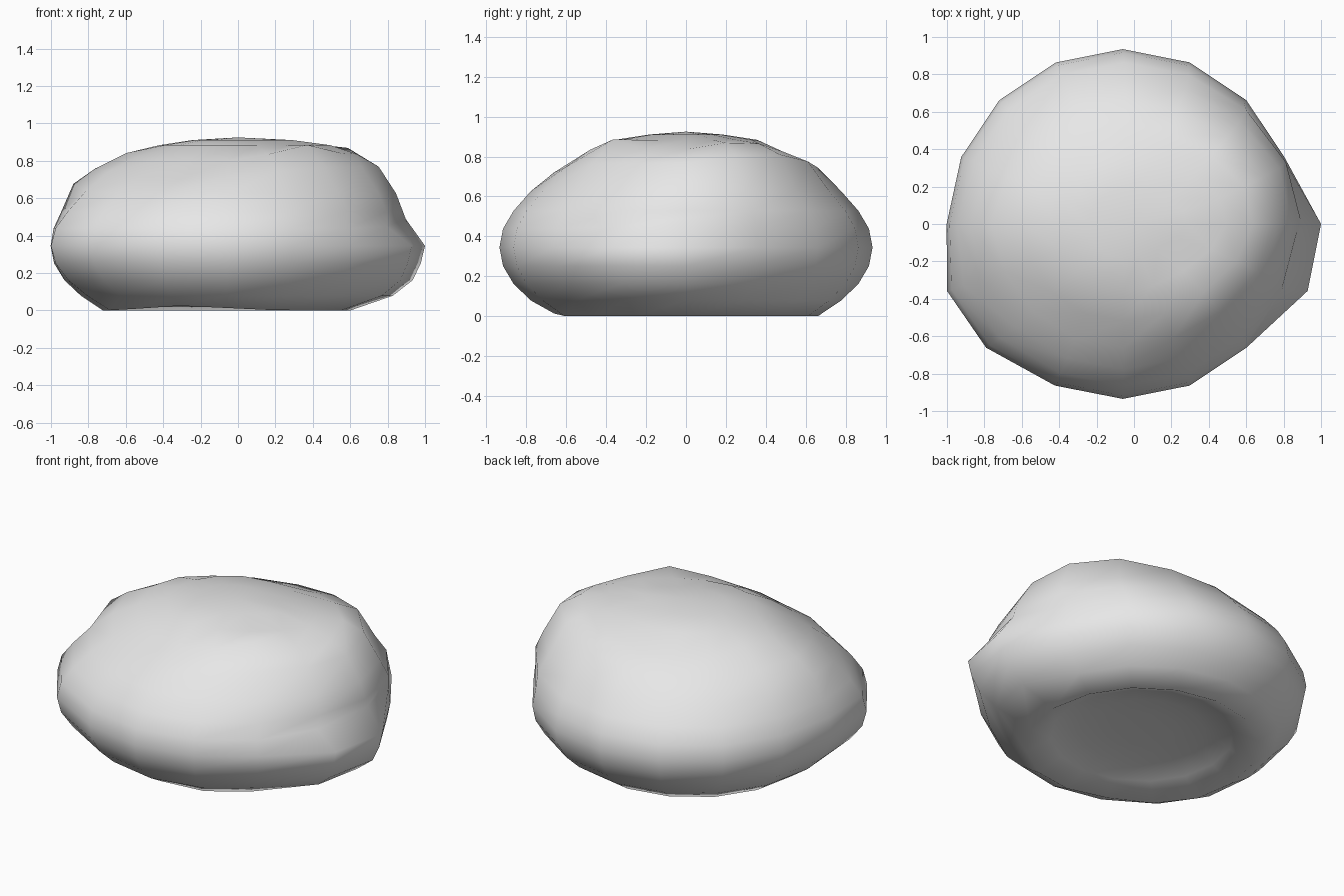
import bpy, bmesh
from math import sin, cos, pi, exp, radians

cube = bpy.data.objects.get("Cube")
if cube:
    bpy.data.objects.remove(cube, do_unlink=True)

SEGMENTS, HALF_RINGS = 16, 8
RADIUS, HEIGHT = 0.935, 0.48
CENTRE_X, CENTRE_Z = -0.06, 0.345

# Per ring, from the equator to the crown
crown_lift = [0, 0, 0, 0.015, 0.05, 0.055, 0.095, 0.095, 0.1]
right_push = [0, 0, 0.08, 0.13, 0.155, 0.18, 0.2, 0.17, 0.06]
# Per ring, from the equator to the base
low_push = [0.125, 0.12, 0.13, 0.11, 0, 0, 0, 0, 0]
# Hollow underside, from its rim to its middle
hollow = [0, 0.07, 0.1, 0.11, 0.11]


def bump(angle, centre, width):
    """Soft falloff around a compass direction, in degrees."""
    d = (angle - centre + 180) % 360 - 180
    return exp(-(d / width) ** 2)


def shoulder(ring, angle):
    """Uneven height of the upper shoulder, by direction."""
    if ring == 3:
        return 0.05 * bump(angle, 180, 18)
    if ring == 4:
        return (0.08 * bump(angle, 38, 36) + 0.035 * bump(angle, -35, 28)
                + 0.025 * bump(angle, 180, 30) - 0.04 * bump(angle, -118, 28))
    if ring == 5:
        return (0.075 * bump(angle, 32, 36) + 0.085 * bump(angle, -45, 24)
                + 0.045 * bump(angle, 172, 32))
    return 0


def stone_point(ring, seg):
    a = 360 * seg / SEGMENTS
    e = 0.5 * pi * ring / HALF_RINGS
    r = RADIUS * cos(e)
    x = CENTRE_X + r * cos(radians(a))
    y = r * sin(radians(a))
    z = CENTRE_Z + HEIGHT * sin(e)
    k = abs(ring)
    # Bulges on the front left-hand and upper left-hand outline
    x -= 0.1 * bump(a, 213, 20) * exp(-(ring / 3) ** 2)
    x -= 0.045 * bump(a, 180, 18) * exp(-((ring - 3.5) / 1.5) ** 2)
    if ring > 0:
        z += crown_lift[k] + shoulder(k, a)
        x += right_push[k] * (1 if k == HALF_RINGS else bump(a, 8, 52))
        if ring == 1:
            # Ledge above the pointed side
            x += 0.04 * bump(a, 0, 18)
            z += 0.05 * bump(a, 0, 18)
    else:
        x += low_push[k] * min(1, 2.5 * bump(a, -11, 12))
        if k >= 4:
            z = hollow[k - 4]
        if k == 4:
            z += 0.025 * bump(a, 250, 25)
    return x, y, z


# Stone body: rings skinned between two poles
bm = bmesh.new()
rings = [[bm.verts.new(stone_point(i, s)) for s in range(SEGMENTS)]
         for i in range(1 - HALF_RINGS, HALF_RINGS)]
base = bm.verts.new(stone_point(-HALF_RINGS, 0))
crown = bm.verts.new(stone_point(HALF_RINGS, 0))
for s in range(SEGMENTS):
    t = (s + 1) % SEGMENTS
    for low, high in zip(rings, rings[1:]):
        bm.faces.new((low[s], low[t], high[t], high[s]))
    bm.faces.new((base, rings[0][t], rings[0][s]))
    bm.faces.new((crown, rings[-1][s], rings[-1][t]))
bmesh.ops.recalc_face_normals(bm, faces=bm.faces)
for f in bm.faces:
    f.smooth = True
mesh = bpy.data.meshes.new("stone")
bm.to_mesh(mesh)
bm.free()
stone = bpy.data.objects.new("stone", mesh)
bpy.context.collection.objects.link(stone)

# Plain grey material
grey = bpy.data.materials.new("light_grey")
grey.use_nodes = True
grey.diffuse_color = (0.8, 0.8, 0.8, 1)
grey.node_tree.nodes["Principled BSDF"].inputs["Base Color"].default_value = (0.8, 0.8, 0.8, 1)
mesh.materials.append(grey)
